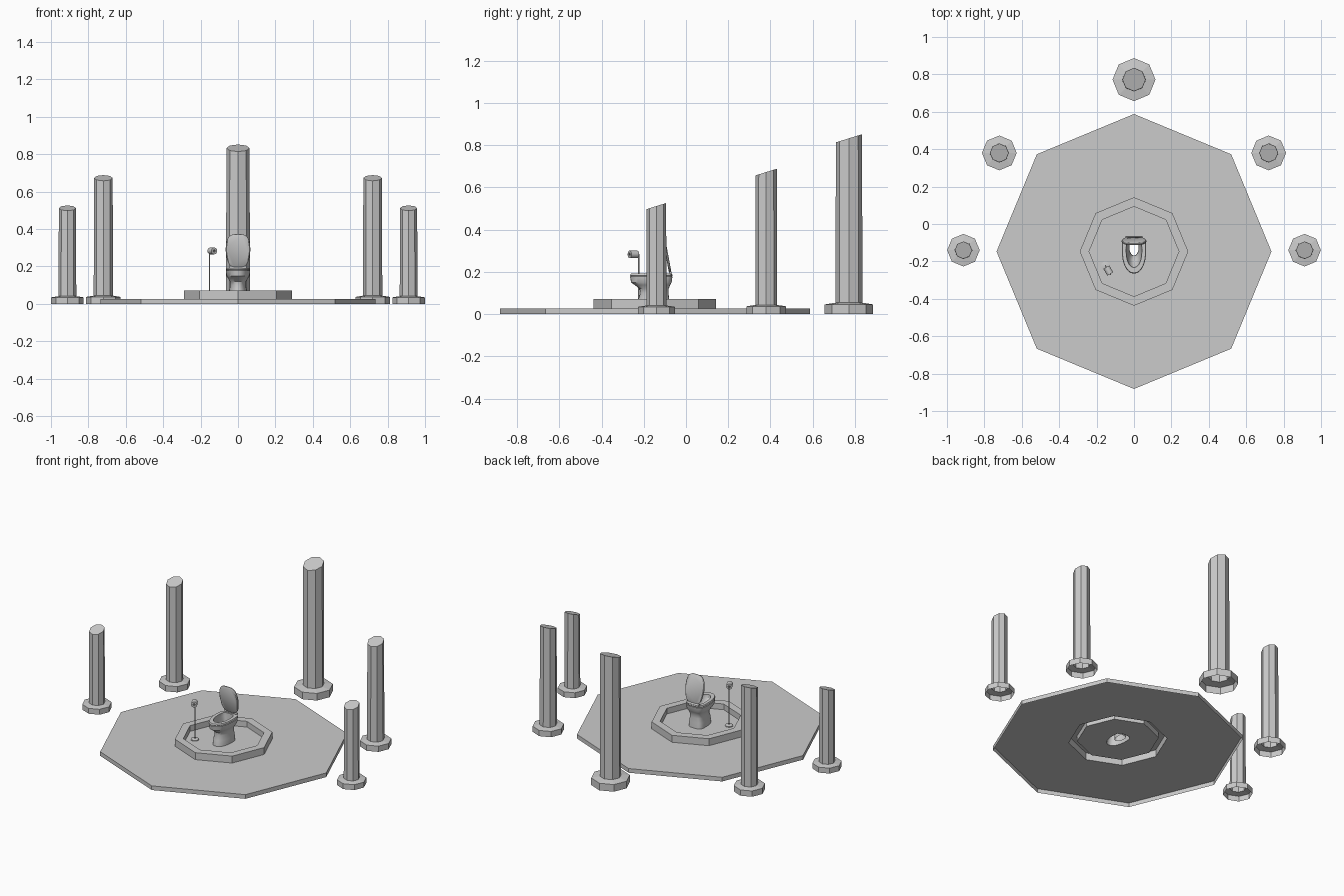
import bpy, bmesh
from math import sin, cos, pi, atan2
from mathutils import Matrix, Vector

if "Cube" in bpy.data.objects:
    bpy.data.objects.remove(bpy.data.objects["Cube"])


def finish(name, bm, smooth=False):
    mesh = bpy.data.meshes.new(name)
    bm.to_mesh(mesh)
    bm.free()
    ob = bpy.data.objects.new(name, mesh)
    bpy.context.collection.objects.link(ob)
    if smooth:
        bpy.ops.object.select_all(action='DESELECT')
        ob.select_set(True)
        bpy.context.view_layer.objects.active = ob
        bpy.ops.object.shade_smooth_by_angle(angle=0.6)
    return ob


def add_loft(bm, rings, cap=False):
    """Skin counter-clockwise rings; the first ring stays open."""
    vs = [[bm.verts.new(p) for p in r] for r in rings]
    n = len(vs[0])
    for a, b in zip(vs, vs[1:]):
        for i in range(n):
            j = (i + 1) % n
            bm.faces.new((a[i], a[j], b[j], b[i]))
    if cap:
        bm.faces.new(vs[-1])
    return vs


def circle(x, y, r, z, n=8, slope=0):
    return [(x + r * cos(2 * pi * i / n), y + r * sin(2 * pi * i / n),
             z + slope * r * sin(2 * pi * i / n)) for i in range(n)]


def bowl_ring(z, hw, front, back, n=32):
    """D-shaped section: round at the front, squarer at the back."""
    mid = front + (back - front) * 0.6
    pts = []
    for i in range(n):
        c, s = cos(2 * pi * i / n), sin(2 * pi * i / n)
        p = 0.55 if s > 0 else 1.0
        x = hw * abs(c) ** (p if s > 0 else 0.9) * (1 if c > 0 else -1)
        y = mid + (back - mid) * s ** p if s > 0 else mid + (mid - front) * s
        pts.append((x, y, z))
    return pts


CY = -0.147
FLOOR = 0.035
FOOT = (0.05, -0.23, -0.078)

# Platform: open-bottomed octagon with an opening under the dais
bm = bmesh.new()
add_loft(bm, [circle(0, CY, 0.735, 0), circle(0, CY, 0.735, 0.027),
              circle(0, CY, 0.29, 0.027)])
finish("platform", bm)

# Dais: raised rim with a sunken floor, open under the bowl foot
bm = bmesh.new()
rings = add_loft(bm, [circle(0, CY, 0.29, 0.027), circle(0, CY, 0.29, 0.072),
                      circle(0, CY, 0.24, 0.072), circle(0, CY, 0.24, FLOOR)])
inner = rings[-1]
edges = [bm.edges.get((inner[i], inner[(i + 1) % 8])) for i in range(8)]
hole = [bm.verts.new(p) for p in bowl_ring(FLOOR, *FOOT)]
edges += [bm.edges.new((hole[i], hole[(i + 1) % 32])) for i in range(32)]
bmesh.ops.triangle_fill(bm, use_beauty=True, edges=edges, normal=(0, 0, 1))
finish("dais", bm)

# Columns: octagonal bases and shafts with slanted tops
columns = [("back", 0, 0.772, 0.115, 0.062, 0.833),
           ("side_left", -0.72, 0.38, 0.093, 0.05, 0.673),
           ("side_right", 0.72, 0.38, 0.093, 0.05, 0.673),
           ("front_left", -0.912, -0.14, 0.087, 0.046, 0.512),
           ("front_right", 0.912, -0.14, 0.087, 0.046, 0.512)]
for name, x, y, rb, rs, h in columns:
    bm = bmesh.new()
    add_loft(bm, [circle(x, y, rb, 0), circle(x, y, rb, rb * 0.40),
                  circle(x, y, rs * 1.03, rb * 0.47),
                  circle(x, y, rs, h, slope=0.31)], cap=True)
    finish(name + "_column", bm)

# Bowl: foot, waist, flared rim, seat, then the inside down to an open throat
bm = bmesh.new()
profile = [(FLOOR,) + FOOT,
           (0.07, 0.048, -0.226, -0.08),
           (0.10, 0.042, -0.216, -0.083),
           (0.12, 0.044, -0.22, -0.082),
           (0.138, 0.054, -0.243, -0.075),
           (0.15, 0.062, -0.26, -0.068),
           (0.178, 0.065, -0.265, -0.064),
           (0.18, 0.061, -0.261, -0.066),
           (0.184, 0.065, -0.265, -0.064),
           (0.192, 0.062, -0.261, -0.066),
           (0.192, 0.042, -0.232, -0.088),
           (0.17, 0.041, -0.23, -0.088),
           (0.13, 0.03, -0.195, -0.09),
           (0.10, 0.025, -0.17, -0.09),
           (FLOOR, 0.025, -0.168, -0.09)]
add_loft(bm, [bowl_ring(*p) for p in profile])
finish("bowl", bm, True)

# Lid: rounded panel raised upright, leaning forward at the top
bm = bmesh.new()
outline = []
for i in range(32):
    c, s = cos(2 * pi * i / 32), sin(2 * pi * i / 32)
    w = 0.066 * abs(c) ** 0.6 * (0.95 if s < 0 else 1)
    outline.append((w if c > 0 else -w,
                    0.105 + 0.09 * abs(s) ** 0.8 * (1 if s > 0 else -1)))
rings = [[(x * k, (t - 0.105) * k + 0.105, d) for x, t in outline]
         for k, d in ((0.95, 0), (1, 0.003), (1, 0.008), (0.93, 0.012))]
vs = add_loft(bm, rings, cap=True)
bm.faces.new(vs[0][::-1])
lean = Matrix.Translation((0, -0.066, 0.182)) @ Matrix.Rotation(pi / 2 + atan2(0.035, 0.19), 4, 'X')
bm.transform(lean)
finish("lid", bm, True)

# Hinge bar joining lid and bowl
bm = bmesh.new()
bmesh.ops.create_cone(bm, cap_ends=True, segments=12, radius1=0.007, radius2=0.007, depth=0.09,
                      matrix=Matrix.Translation((0, -0.072, 0.195)) @ Matrix.Rotation(pi / 2, 4, 'Y'))
finish("hinge", bm, True)

# Paper stand: foot disc, thin pole and angled arm
PX, PY = -0.152, -0.224
bm = bmesh.new()
add_loft(bm, [circle(PX, PY, r, z, 20) for r, z in
              ((0.024, FLOOR), (0.024, FLOOR + 0.005), (0.003, FLOOR + 0.008),
               (0.003, 0.285))], cap=True)
finish("stand", bm, True)

axis = Vector((0.5, -0.86, 0)).normalized()
turn = axis.to_track_quat('Z', 'Y').to_matrix().to_4x4()
place = Matrix.Translation((PX, PY, 0.283)) @ turn
bm = bmesh.new()
add_loft(bm, [circle(0, 0, 0.003, z, 10) for z in (-0.003, 0.055)], cap=True)
bm.transform(place)
finish("arm", bm, True)

# Paper roll: hollow cylinder on the arm
bm = bmesh.new()
add_loft(bm, [circle(0, 0, r, z, 20) for r, z in
              ((0.007, 0.008), (0.018, 0.008), (0.018, 0.05), (0.007, 0.05), (0.007, 0.008))])
bmesh.ops.remove_doubles(bm, verts=bm.verts, dist=1e-5)
bmesh.ops.recalc_face_normals(bm, faces=bm.faces)
bm.transform(place)
finish("paper_roll", bm, True)
